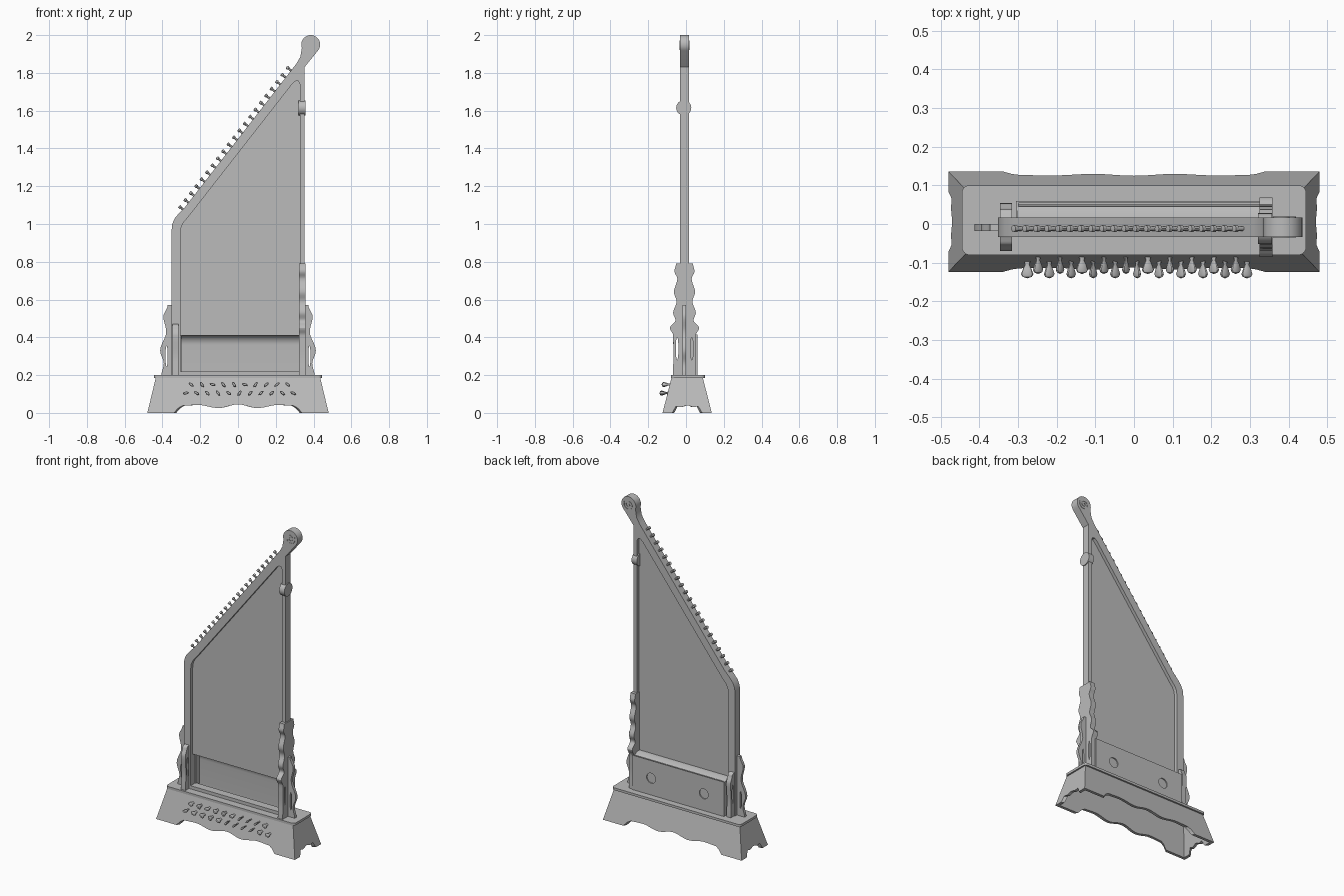
import bpy
import bmesh
import math
import random
from mathutils import Matrix, Vector

random.seed(4)
cube = bpy.data.objects.get("Cube")
if cube:
    bpy.data.objects.remove(cube)

grey = bpy.data.materials.new("plain grey")
grey.use_nodes = True
grey.diffuse_color = (0.5, 0.5, 0.5, 1)
for node in grey.node_tree.nodes:
    if node.type == 'BSDF_PRINCIPLED':
        node.inputs["Base Color"].default_value = (0.5, 0.5, 0.5, 1)

MID = -0.008   # y of the frame's centre plane
BASE_Y = 0.006
TOP = 0.2


def finish(name, bm):
    bmesh.ops.remove_doubles(bm, verts=bm.verts, dist=0.00005)
    bmesh.ops.recalc_face_normals(bm, faces=bm.faces)
    mesh = bpy.data.meshes.new(name)
    bm.to_mesh(mesh)
    bm.free()
    for poly in mesh.polygons:
        poly.use_smooth = True
    mesh.set_sharp_from_angle(angle=math.radians(30))
    mesh.materials.append(grey)
    obj = bpy.data.objects.new(name, mesh)
    bpy.context.scene.collection.objects.link(obj)
    return obj


def plate(name, loops, centre, thick, axis):
    """Filled outline with holes, extruded along the given axis."""
    curve = bpy.data.curves.new(name, 'CURVE')
    curve.dimensions = '2D'
    curve.fill_mode = 'BOTH'
    curve.extrude = thick / 2
    for loop in loops:
        spline = curve.splines.new('POLY')
        spline.points.add(len(loop) - 1)
        for point, (u, v) in zip(spline.points, loop):
            point.co = (u, v, 0, 1)
        spline.use_cyclic_u = True
    temp = bpy.data.objects.new("outline", curve)
    bpy.context.scene.collection.objects.link(temp)
    deps = bpy.context.evaluated_depsgraph_get()
    mesh = bpy.data.meshes.new_from_object(temp.evaluated_get(deps))
    bm = bmesh.new()
    bm.from_mesh(mesh)
    bpy.data.objects.remove(temp)
    bpy.data.meshes.remove(mesh)
    for vert in bm.verts:
        u, v, w = vert.co
        vert.co = {'x': (centre + w, u, v), 'y': (u, centre - w, v),
                   'z': (u, v, centre + w)}[axis]
    return finish(name, bm)


def arc(cu, cv, ru, rv, start, end, steps):
    angles = [math.radians(start + (end - start) * i / steps) for i in range(steps + 1)]
    return [(cu + ru * math.cos(a), cv + rv * math.sin(a)) for a in angles]


def oval(cu, cv, ru, rv):
    return arc(cu, cv, ru, rv, 0, 345, 23)


def wavy(points, steps=5):
    """Smooth wave through the turning points (u, v), v increasing."""
    out = []
    for (u0, v0), (u1, v1) in zip(points, points[1:]):
        for i in range(steps):
            t = i / steps
            s = (1 - math.cos(math.pi * t)) / 2
            out.append((u0 + (u1 - u0) * s, v0 + (v1 - v0) * t))
    return out + [points[-1]]


def turned(bm, profile, matrix):
    """Add a turned shape from (radius, height) pairs."""
    for (r0, h0), (r1, h1) in zip(profile, profile[1:]):
        shift = Matrix.Translation((0, 0, (h0 + h1) / 2))
        bmesh.ops.create_cone(bm, cap_ends=False, segments=12, radius1=r0, radius2=r1,
                              depth=h1 - h0, matrix=matrix @ shift)


# Flared base skirt with a scalloped lower edge
def half_size(z):
    return 0.48 - 0.045 * z / 0.187, 0.13 - 0.047 * z / 0.187


def scallop(u, keys):
    u = abs(u)
    for (a, za), (b, zb) in zip(keys, keys[1:]):
        if u <= b:
            t = (u - a) / (b - a)
            return za + (zb - za) * (1 - math.cos(math.pi * t)) / 2
    return 0


long_edge = [(0, 0.045), (0.22, 0.026), (0.45, 0.042), (0.64, 0.038), (0.71, 0)]
short_edge = [(0, 0.04), (0.3, 0.03), (0.48, 0.035), (0.62, 0)]
bm = bmesh.new()
rings = []
STEPS = 48
for side in range(4):
    for i in range(STEPS):
        u = -1 + 2 * i / STEPS
        low = scallop(u, long_edge if side % 2 == 0 else short_edge)
        su, sv = [(u, -1), (1, u), (-u, 1), (-1, -u)][side]
        ring = []
        for z, inset in ((low, 0), (0.187, 0), (0.187, 0.018), (low, 0.018)):
            hx, hy = half_size(z)
            ring.append(bm.verts.new((su * (hx - inset), BASE_Y + sv * (hy - inset), z)))
        rings.append(ring)
for a, b in zip(rings, rings[1:] + rings[:1]):
    for k in range(4):
        n = (k + 1) % 4
        bm.faces.new((a[k], b[k], b[n], a[n]))
finish("base_skirt", bm)

# Rounded top board of the base
corner = 0.02
board = []
for sx, sy, start in ((1, 1, 0), (-1, 1, 90), (-1, -1, 180), (1, -1, 270)):
    board += arc(sx * 0.425, 0.01 + sy * 0.07, corner, corner, start, start + 90, 6)
plate("base_top", [board], 0.1925, 0.015, 'z')

# Harp-shaped frame with the scroll at its top
outer = [(-0.352, TOP), (-0.352, 0.96), (-0.348, 1.0), (-0.335, 1.03), (-0.31, 1.06),
         (-0.28, 1.09), (0.31, 1.85), (0.33, 1.885)]
outer += arc(0.385, 1.95, 0.05, 0.05, 200, -40, 24)
outer += [(0.352, 1.83), (0.352, TOP)]
inner = [(-0.305, 0.22), (-0.305, 0.95), (-0.3, 0.985), (-0.287, 1.01), (-0.265, 1.035),
         (0.29, 1.745), (0.305, 1.757), (0.32, 1.757), (0.327, 1.74), (0.327, 0.22)]
plate("frame", [outer, inner], MID, 0.05, 'y')
spiral = [(0.385 + 0.0009 * k * math.cos(k / 3), 1.95 + 0.0009 * k * math.sin(k / 3))
          for k in range(4, 40)]
spiral_back = [(x + (0.385 - x) * 0.1, z + (1.95 - z) * 0.1) for x, z in reversed(spiral)]
for label, y in (("front", MID - 0.0255), ("back", MID + 0.0255)):
    plate("scroll_line_" + label, [spiral + spiral_back], y, 0.004, 'y')

# Sound board filling the upper opening
panel = [(-0.307, 0.41)] + inner[1:-1] + [(0.329, 0.41)]
plate("sound_board", [panel], MID, 0.008, 'y')

# Sound box behind the lower opening: curved front lining, back with two holes, ends
LEFT, RIGHT = -0.305, 0.333
lining = [(-0.012, 0.412)] + arc(0.0, 0.36, 0.046, 0.052, 80, 0, 8)
lining += [(0.046, TOP), (0.05, TOP), (0.05, 0.36), (0.045, 0.412), (0.017, 0.425),
           (-0.004, 0.425)]
plate("box_lining", [lining], (LEFT + RIGHT) / 2, RIGHT - LEFT - 0.004, 'x')
back = [(LEFT, TOP), (RIGHT, TOP), (RIGHT, 0.415), (LEFT, 0.415)]
plate("box_back", [back, oval(0.2, 0.305, 0.031, 0.031), oval(-0.165, 0.305, 0.031, 0.031)],
      0.057, 0.006, 'y')
end = [(0.01, TOP), (0.055, TOP), (0.055, 0.413), (0.01, 0.413)]
for label, x in (("right", LEFT + 0.004), ("left", RIGHT - 0.004)):
    plate("box_end_" + label, [end], x, 0.006, 'x')

# Fretwork brackets across the two posts
tall = wavy([(0.062, TOP), (0.058, 0.3), (0.06, 0.41), (0.077, 0.45), (0.048, 0.49),
             (0.06, 0.53), (0.042, 0.59), (0.056, 0.64), (0.038, 0.71), (0.053, 0.75),
             (0.045, 0.79)])
short = wavy([(0.06, TOP), (0.055, 0.3), (0.062, 0.41), (0.045, 0.46), (0.02, 0.475)])
for name, edge, x, thick in (("left_bracket", tall, 0.341, 0.034),
                             ("right_bracket", short, -0.331, 0.03)):
    outline = [(MID + u, v) for u, v in edge] + [(MID - u, v) for u, v in reversed(edge)]
    slots = [oval(MID + s * 0.039, 0.34, 0.007, 0.06) for s in (-1, 1)]
    plate(name, [outline] + slots, x, thick, 'x')

# Side wings beside the posts
wing = wavy([(0.405, TOP), (0.393, 0.26), (0.412, 0.33), (0.38, 0.43), (0.395, 0.51),
             (0.372, 0.57)]) + [(0.345, 0.572), (0.345, TOP)]
slot = oval(0.378, 0.3, 0.006, 0.055)
for label, s in (("left", 1), ("right", -1)):
    plate(label + "_wing", [[(s * u, v) for u, v in loop] for loop in (wing, slot)],
          MID - 0.001, 0.018, 'y')

# Round knob high on the straight post
plate("post_knob", [oval(MID - 0.004, 1.615, 0.04, 0.04)], 0.339, 0.036, 'x')

# String pins along the sloping arm
bm = bmesh.new()
slope = Vector((0.55, 0, 0.709)).normalized()
normal = Vector((-slope.z, 0, slope.x))
turn = normal.to_track_quat('Z', 'Y').to_matrix().to_4x4()
for i in range(21):
    spot = Vector((-0.288, MID - 0.004, 1.075)).lerp(Vector((0.282, MID - 0.004, 1.812)), i / 20)
    turned(bm, [(0.006, 0), (0.006, 0.018), (0.009, 0.02), (0.009, 0.03), (0, 0.032)],
           Matrix.Translation(spot) @ turn)
finish("string_pins", bm)

# Two rows of flattened tuning pegs on the base front
bm = bmesh.new()
peg = [(0.009, -0.005), (0.006, 0.008), (0.011, 0.018), (0.016, 0.032), (0.012, 0.039),
       (0, 0.043)]
forward = Matrix.Rotation(math.radians(90), 4, 'X')
for z, count, first in ((0.15, 10, -0.248), (0.105, 11, -0.276)):
    for i in range(count):
        spot = Vector((first + 0.0568 * i, BASE_Y - half_size(z)[1], z))
        spin = Matrix.Rotation(random.uniform(-1.2, 1.2), 4, 'Z')
        turned(bm, peg, Matrix.Translation(spot) @ forward @ spin
               @ Matrix.Diagonal((1, 0.45, 1, 1)))
finish("tuning_pegs", bm)
